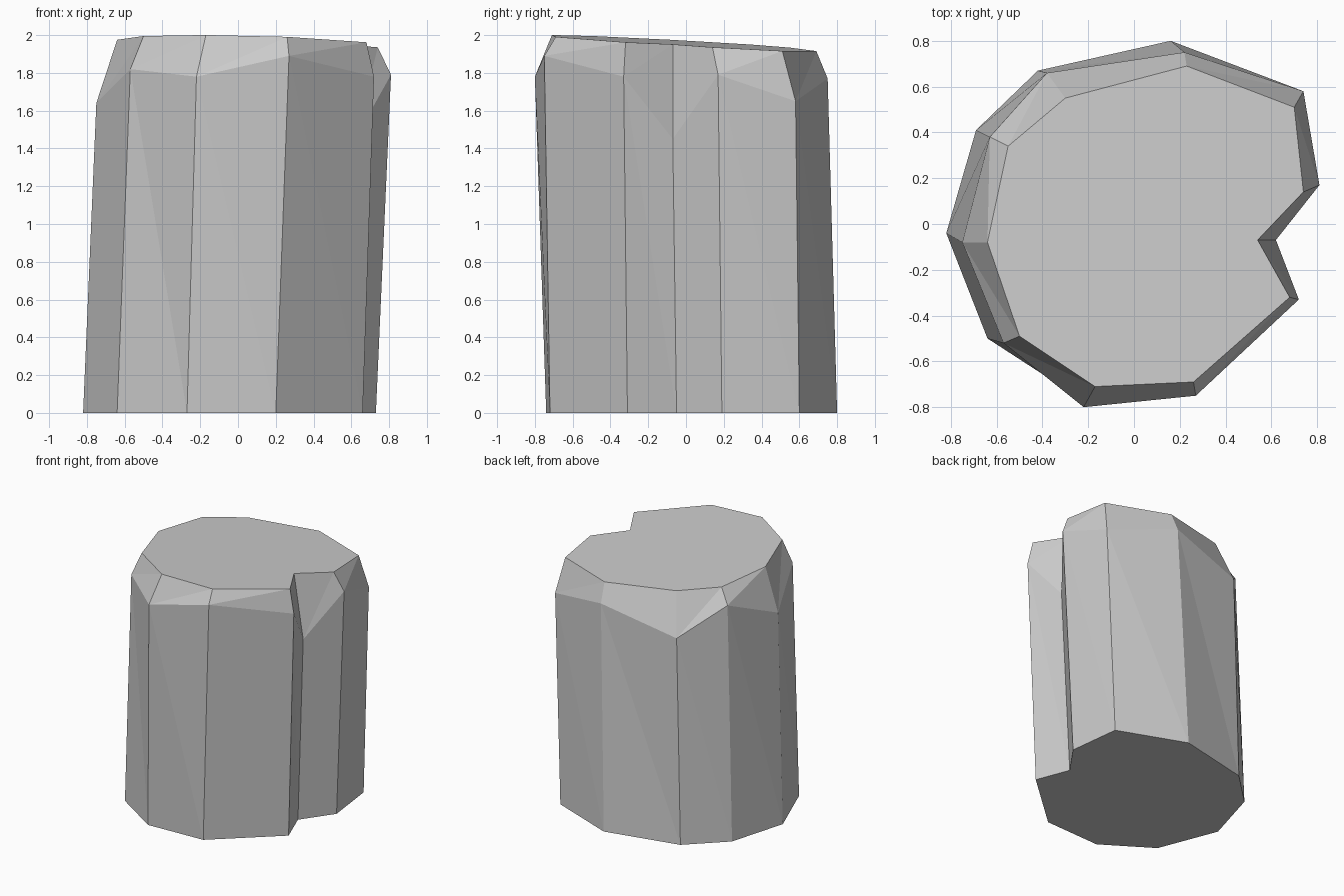
import bpy
import bmesh

default_cube = bpy.data.objects.get("Cube")
if default_cube:
    bpy.data.objects.remove(default_cube, do_unlink=True)

# Matte stone colour
stone = bpy.data.materials.new("stone_grey")
stone.use_nodes = True
stone_colour = (0.6, 0.6, 0.6, 1)
stone.diffuse_color = stone_colour
stone.node_tree.nodes["Principled BSDF"].inputs["Base Color"].default_value = stone_colour

# Outlines run clockwise from the back corner; the fourth corner is the notch
foot_outline = [(.16, .8), (.68, .6), (.73, .19), (.56, -.05), (.66, -.31), (.2, -.72),
                (-.27, -.74), (-.64, -.5), (-.82, -.04), (-.69, .41), (-.42, .67)]
shoulder_outline = [(.22, .75, 1.77), (.74, .58, 1.65), (.81, .17, 1.79), (.62, -.07, 1.45),
                    (.72, -.33, 1.78), (.27, -.75, 1.89), (-.22, -.8, 1.78), (-.57, -.52, 1.82),
                    (-.75, -.08, 1.64), (-.63, .38, 1.84), (-.38, .66, 1.62)]
cap_outline = [(.23, .69), (.7, .51), (.74, .14), (.54, -.07), (.68, -.32), (.26, -.69),
               (-.17, -.71), (-.5, -.49), (-.64, -.08), (-.55, .34), (-.3, .55)]


def cap_height(x, y):
    """Height of the gently sloping cap plane."""
    return 1.958 - 0.02 * x - 0.055 * y


def add_ring(bm, points):
    return [bm.verts.new(point) for point in points]


def join_rings(bm, lower, upper):
    """Bridge two rings with faceted triangle pairs."""
    for i in range(len(lower)):
        following = (i + 1) % len(lower)
        bm.faces.new((lower[i], lower[following], upper[following]))
        bm.faces.new((lower[i], upper[following], upper[i]))


bm = bmesh.new()
foot = add_ring(bm, [(x, y, 0) for x, y in foot_outline])
shoulder = add_ring(bm, shoulder_outline)
cap = add_ring(bm, [(x, y, cap_height(x, y)) for x, y in cap_outline])

# Leaning sides, then the chipped bevel
join_rings(bm, foot, shoulder)
for i in range(len(cap)):
    following = (i + 1) % len(cap)
    bm.faces.new((shoulder[i], shoulder[following], cap[i]))
    bm.faces.new((cap[i], shoulder[following], cap[following]))

# Flat ends
bm.faces.new(foot)
bm.faces.new(cap)
bmesh.ops.recalc_face_normals(bm, faces=bm.faces[:])

mesh = bpy.data.meshes.new("notched_stone_pillar")
bm.to_mesh(mesh)
bm.free()
mesh.materials.append(stone)
pillar = bpy.data.objects.new("notched_stone_pillar", mesh)
bpy.context.collection.objects.link(pillar)
